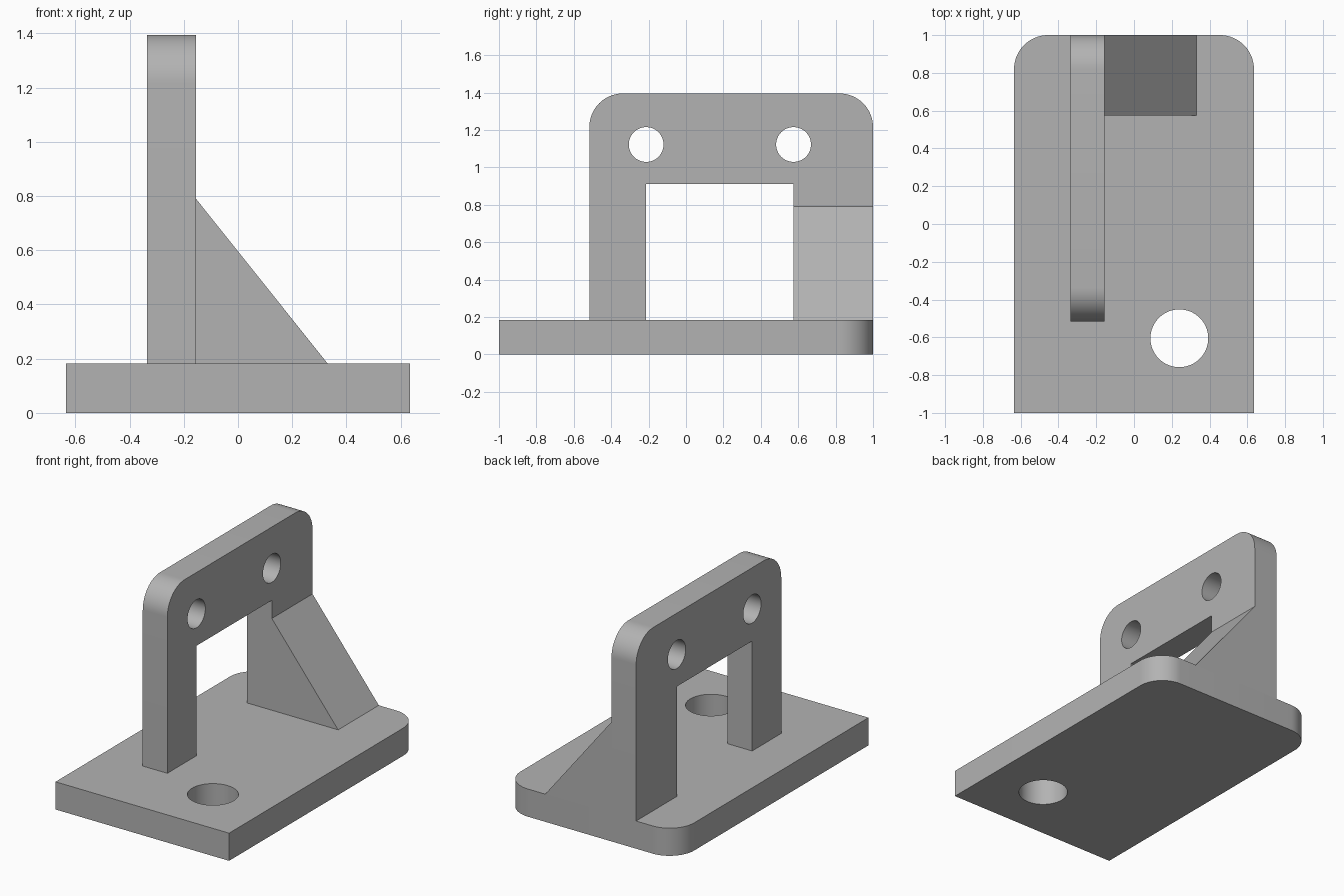
import bpy, bmesh, math
from mathutils import Vector

if "Cube" in bpy.data.objects:
    bpy.data.objects.remove(bpy.data.objects["Cube"], do_unlink=True)

grey = bpy.data.materials.new("plain grey")
grey.use_nodes = True
colour = (0.45, 0.45, 0.45, 1)
grey.diffuse_color = colour
grey.node_tree.nodes["Principled BSDF"].inputs["Base Color"].default_value = colour

BASE_TOP, ROUND = 0.183, 0.18
# Each axis maps profile coordinates (u, v) and depth d to a point
PLACE = {
    "x": lambda u, v, d: Vector((d, u, v)),
    "y": lambda u, v, d: Vector((u, d, v)),
    "z": lambda u, v, d: Vector((u, v, d)),
}


def arc(cu, cv, r, start, end, steps=16):
    """Points along an arc, angles in degrees."""
    angles = [math.radians(start + (end - start) * i / steps) for i in range(steps + 1)]
    return [(cu + r * math.cos(a), cv + r * math.sin(a)) for a in angles]


def extrude(name, profile, axis, start, end):
    """Solid prism from a closed profile."""
    bm = bmesh.new()
    face = bm.faces.new([bm.verts.new(PLACE[axis](u, v, start)) for u, v in profile])
    moved = bmesh.ops.extrude_face_region(bm, geom=[face])["geom"]
    bmesh.ops.translate(bm, vec=PLACE[axis](0, 0, end - start),
                        verts=[g for g in moved if isinstance(g, bmesh.types.BMVert)])
    bmesh.ops.recalc_face_normals(bm, faces=bm.faces)
    mesh = bpy.data.meshes.new(name)
    bm.to_mesh(mesh)
    bm.free()
    mesh.materials.append(grey)
    obj = bpy.data.objects.new(name, mesh)
    bpy.context.collection.objects.link(obj)
    return obj


def drill(obj, u, v, r, axis, start, end):
    """Cut a round through hole and discard the cutter."""
    cutter = extrude("hole_cutter", arc(u, v, r, 0, 360, 64)[:-1], axis, start, end)
    cutter.hide_render = True
    mod = obj.modifiers.new("hole", "BOOLEAN")
    mod.operation, mod.solver, mod.object = "DIFFERENCE", "EXACT", cutter
    bpy.context.view_layer.objects.active = obj
    bpy.ops.object.modifier_apply(modifier=mod.name)
    bpy.data.objects.remove(cutter, do_unlink=True)


# Base plate with two rounded back corners and one large hole
W = 0.635
base = extrude("base_plate",
               [(-W, -1), (W, -1)] + arc(W - ROUND, 1 - ROUND, ROUND, 0, 90)
               + arc(ROUND - W, 1 - ROUND, ROUND, 90, 180), "z", 0, BASE_TOP)
drill(base, 0.24, -0.605, 0.153, "z", -0.1, 0.3)

# Upright arch with rounded top corners and two bolt holes
front, back, top = -0.517, 1, 1.395
inner_front, inner_back, lintel = -0.213, 0.575, 0.91
upright = extrude("upright_arch",
                  [(inner_back, BASE_TOP), (back, BASE_TOP)]
                  + arc(back - ROUND, top - ROUND, ROUND, 0, 90)
                  + arc(front + ROUND, top - ROUND, ROUND, 90, 180)
                  + [(front, BASE_TOP), (inner_front, BASE_TOP),
                     (inner_front, lintel), (inner_back, lintel)], "x", -0.335, -0.155)
for y in (inner_front, inner_back):
    drill(upright, y, 1.122, 0.093, "x", -0.5, 0)

# Sloping gusset that braces the rear leg
gusset = extrude("gusset", [(-0.155, BASE_TOP), (0.33, BASE_TOP), (-0.155, 0.79)],
                 "y", inner_back, back)

# Smooth the curved walls, keep the edges sharp
bpy.ops.object.select_all(action="DESELECT")
for obj in (base, upright, gusset):
    obj.select_set(True)
bpy.context.view_layer.objects.active = base
bpy.ops.object.shade_smooth_by_angle(angle=math.radians(30))
